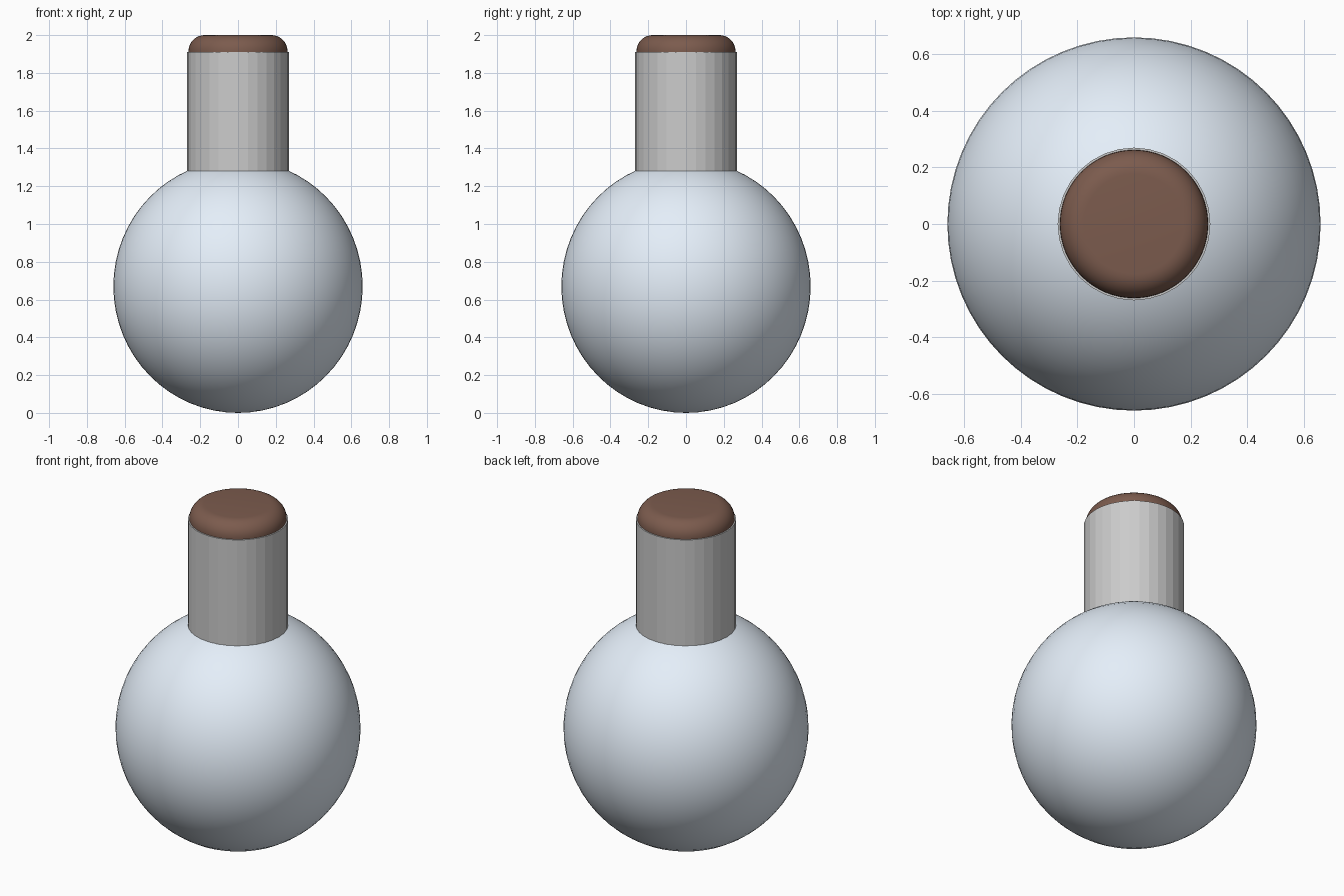
import bpy
from math import radians

if "Cube" in bpy.data.objects:
    bpy.data.objects.remove(bpy.data.objects["Cube"])


def paint(obj, name, rgb):
    mat = bpy.data.materials.new(name)
    mat.diffuse_color = (*rgb, 1)
    mat.use_nodes = True
    mat.node_tree.nodes["Principled BSDF"].inputs["Base Color"].default_value = mat.diffuse_color
    obj.data.materials.append(mat)


def cylinder(name, radius, z0, z1, sides):
    bpy.ops.mesh.primitive_cylinder_add(vertices=sides, radius=radius, depth=z1 - z0,
                                        location=(0, 0, (z0 + z1) / 2))
    obj = bpy.context.object
    obj.name = name
    return obj


# Round flask body, very slightly taller than wide
bpy.ops.mesh.primitive_uv_sphere_add(segments=64, ring_count=32, radius=1, location=(0, 0, 0.67))
body = bpy.context.object
body.name = "flask_body"
body.scale = (0.66, 0.66, 0.67)
bpy.ops.object.transform_apply(location=False, rotation=False, scale=True)
bpy.ops.object.shade_smooth()
paint(body, "pale_glass", (0.78, 0.86, 0.95))

# Straight faceted neck
cylinder("flask_neck", 0.27, 1.2, 1.91, 32)

# Stopper with a rounded top edge, seated in the neck
cork = cylinder("stopper", 0.262, 1.7, 2.0, 64)
bevel = cork.modifiers.new("rounded_edge", 'BEVEL')
bevel.width = 0.085
bevel.segments = 8
bevel.limit_method = 'ANGLE'
bevel.angle_limit = radians(40)
bpy.ops.object.modifier_apply(modifier=bevel.name)
bpy.ops.object.shade_smooth_by_angle(angle=radians(30))
paint(cork, "cork_brown", (0.2, 0.105, 0.075))
